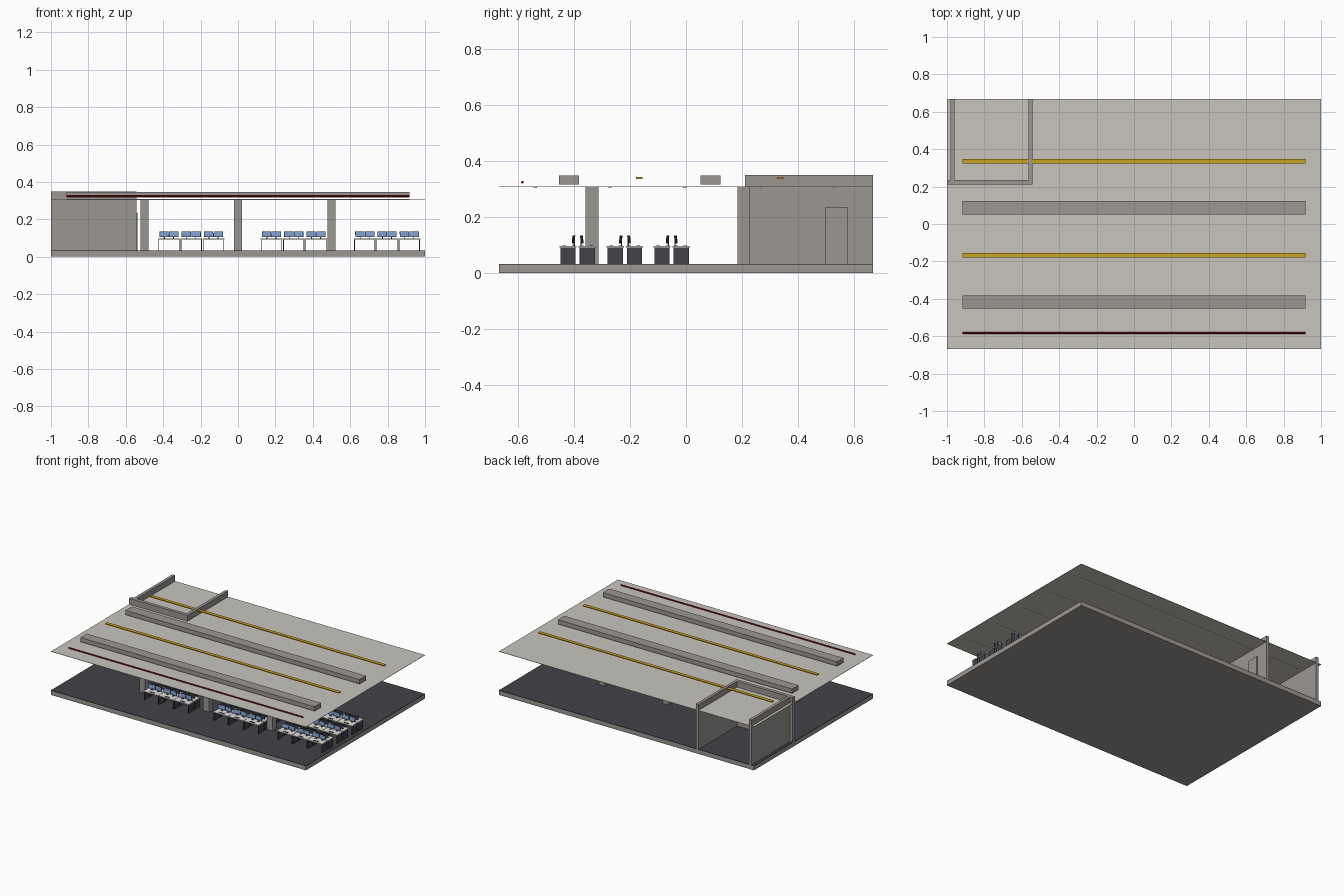
import bpy, bmesh, math
from mathutils import Matrix, Vector

cube = bpy.data.objects.get("Cube")
if cube:
    bpy.data.objects.remove(cube)


def material(name, rgb):
    m = bpy.data.materials.new(name)
    m.use_nodes = True
    color = (*rgb, 1)
    m.diffuse_color = color
    m.node_tree.nodes["Principled BSDF"].inputs["Base Color"].default_value = color
    return m


concrete = material("concrete grey", (.33, .31, .29))
plaster = material("ceiling off white", (.58, .56, .51))
carpet = material("carpet charcoal", (.055, .053, .063))
charcoal = material("furniture charcoal", (.055, .057, .07))
yellow = material("tray yellow", (.60, .36, .015))
red = material("pipe red", (.28, .01, .012))
blue = material("screen blue", (.22, .35, .65))
white = material("desk white", (.75, .74, .71))
lamp = material("lamp white", (.85, .85, .8))


def add_box(bm, x, y, z, frame=Matrix()):
    """Add a box given its (min, max) range on each axis."""
    lo, hi = Vector((x[0], y[0], z[0])), Vector((x[1], y[1], z[1]))
    place = Matrix.Translation((lo + hi) / 2) @ Matrix.Diagonal((*(hi - lo), 1))
    bmesh.ops.create_cube(bm, size=1, matrix=frame @ place)


def finish(name, bm, mat):
    mesh = bpy.data.meshes.new(name)
    bm.to_mesh(mesh)
    bm.free()
    mesh.materials.append(mat)
    ob = bpy.data.objects.new(name, mesh)
    bpy.context.collection.objects.link(ob)
    return ob


def boxes(name, mat, *ranges):
    bm = bmesh.new()
    for r in ranges:
        add_box(bm, *r)
    return finish(name, bm, mat)


def around(c, w):
    return (c - w / 2, c + w / 2)


FLOOR, CEIL = .033, .308
WIDE, DEEP, RUN = (-1, 1), (-.667, .667), (-.918, .918)

# Floor and ceiling
boxes("floor_slab", concrete, (WIDE, DEEP, (0, .03)))
boxes("carpet", carpet, (WIDE, DEEP, (.03, FLOOR)))
boxes("ceiling", plaster, (WIDE, DEEP, (CEIL - .002, CEIL)))

# Columns in two rows
boxes("columns", concrete, *[(around(x, .045), around(y, .045), (FLOOR, CEIL - .002))
                             for x in (-.5, 0, .5) for y in (-.335, .206)])

# Corner room, open at the back
WALL = (FLOOR, .35)
boxes("room_front_wall", concrete, ((-1, -.544), (.21, .234), WALL))
boxes("room_side_walls", concrete, *[(around(x, .021), (.234, .667), WALL)
                                     for x in (-.97, -.5545)])
boxes("room_door", concrete, ((-.544, -.538), (.497, .577), (FLOOR, .235)))

# Services above the ceiling
boxes("air_ducts", concrete, *[(RUN, around(y, .072), (.316, .347)) for y in (-.417, .087)])
boxes("cable_trays", yellow, *[(RUN, around(y, .024), (.336, .342)) for y in (-.167, .336)])
bm = bmesh.new()
bmesh.ops.create_cone(bm, cap_ends=True, segments=12, radius1=.005, radius2=.005, depth=1.836,
                      matrix=Matrix.Translation((0, -.583, .324)) @ Matrix.Rotation(math.pi / 2, 4, 'Y'))
pipe = finish("sprinkler_pipe", bm, red)
for p in pipe.data.polygons:
    p.use_smooth = len(p.vertices) == 4

# Linear lamps below the ceiling
boxes("ceiling_lamps", lamp, *[(RUN, around(-.005 + i * .266, .012), (.303, CEIL - .002))
                               for i in range(-2, 3)])

# Workstations: back-to-back desks in groups, each with two angled monitors
tops, legs, stands, frames, screens = [bmesh.new() for _ in range(5)]
for group_x in (-.25, .298, .797):
    for pair_y in (-.386, -.218, -.051):
        for turn in (0, math.pi):
            for i in (-1, 0, 1):
                # Local space: the user sits on the -y side of the desk
                desk = (Matrix.Translation((group_x, pair_y, 0)) @ Matrix.Rotation(turn, 4, 'Z')
                        @ Matrix.Translation((i * .119, -.034, 0)))
                add_box(tops, around(0, .117), around(0, .061), (.092, .097), desk)
                for side in (-1, 1):
                    add_box(legs, around(side * .055, .004), around(0, .054), (FLOOR, .092), desk)
                    screen = (desk @ Matrix.Translation((side * .026, .018, .12))
                              @ Matrix.Rotation(-side * .14, 4, 'Z') @ Matrix.Rotation(-.08, 4, 'X'))
                    add_box(frames, around(0, .05), (0, .003), around(0, .029), screen)
                    add_box(screens, around(0, .047), (-.0006, 0), around(0, .026), screen)
                    add_box(stands, around(side * .024, .004), (.02, .024), (.097, .12), desk)
                    add_box(stands, around(side * .024, .016), (.014, .026), (.097, .0985), desk)
                add_box(stands, around(0, .036), (-.02, -.008), (.097, .0985), desk)
finish("desk_tops", tops, white)
finish("desk_side_panels", legs, charcoal)
finish("monitor_stands_and_keyboards", stands, charcoal)
finish("monitor_frames", frames, charcoal)
finish("monitor_screens", screens, blue)
